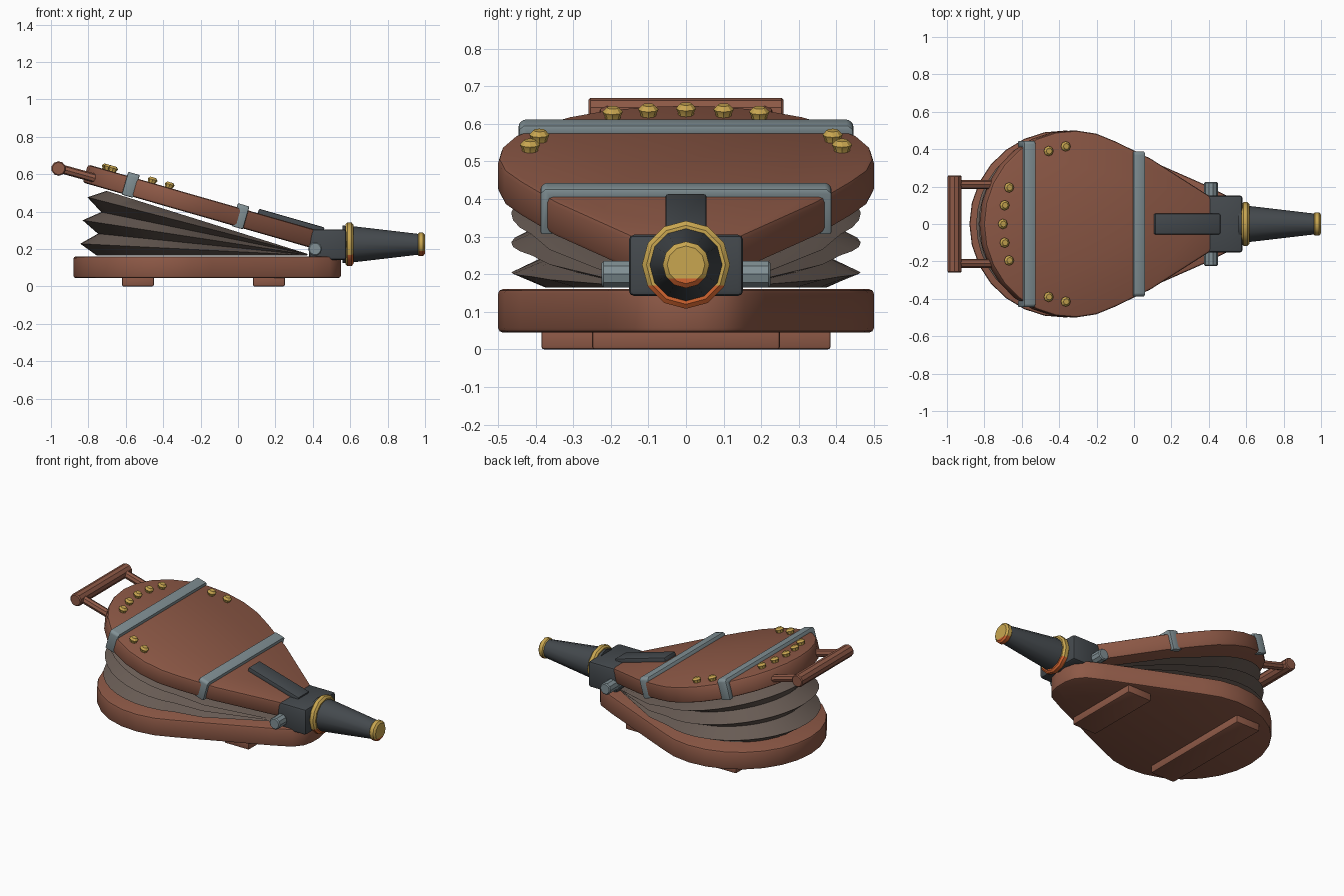
import bpy, bmesh, math
from math import sin, cos, radians
from mathutils import Matrix, Vector

if "Cube" in bpy.data.objects:
    bpy.data.objects.remove(bpy.data.objects["Cube"])


def material(name, rgb):
    m = bpy.data.materials.new(name)
    m.use_nodes = True
    m.diffuse_color = (*rgb, 1)
    m.node_tree.nodes["Principled BSDF"].inputs["Base Color"].default_value = (*rgb, 1)
    return m


WOOD = material("red brown wood", (0.27, 0.10, 0.062))
LEATHER = material("grey brown leather", (0.14, 0.107, 0.09))
STEEL = material("pale steel", (0.22, 0.28, 0.30))
IRON = material("dark iron", (0.058, 0.067, 0.075))
BRASS = material("brass", (0.58, 0.38, 0.08))
COPPER = material("hot copper", (0.65, 0.13, 0.03))

FLAT = Matrix.Identity(4)
# Frame of the raised lid: origin at the hinge, x along the board
LID = Matrix.Translation((0.41, 0, 0.2)) @ Matrix.Rotation(radians(16), 4, 'Y')


def finish(bm, name, mat, frame=FLAT, bevel=0, segments=2, angle=35):
    bmesh.ops.recalc_face_normals(bm, faces=bm.faces)
    bm.transform(frame)
    me = bpy.data.meshes.new(name)
    bm.to_mesh(me)
    bm.free()
    ob = bpy.data.objects.new(name, me)
    bpy.context.collection.objects.link(ob)
    me.materials.append(mat)
    bpy.ops.object.select_all(action='DESELECT')
    ob.select_set(True)
    bpy.context.view_layer.objects.active = ob
    if bevel:
        mod = ob.modifiers.new("soft edges", 'BEVEL')
        mod.width, mod.segments, mod.limit_method = bevel, segments, 'ANGLE'
        mod.angle_limit = radians(40)
        bpy.ops.object.modifier_apply(modifier=mod.name)
    bpy.ops.object.shade_smooth_by_angle(angle=radians(angle))
    return ob


def prism(name, points, vector, mat, frame=FLAT, bevel=0.0):
    bm = bmesh.new()
    face = bm.faces.new([bm.verts.new(p) for p in points])
    ext = bmesh.ops.extrude_face_region(bm, geom=[face])
    verts = [g for g in ext["geom"] if isinstance(g, bmesh.types.BMVert)]
    bmesh.ops.translate(bm, verts=verts, vec=vector)
    return finish(bm, name, mat, frame, bevel)


def box(name, x, y, z, mat, frame=FLAT, bevel=0.008):
    pts = [(x[0], y[0], z[0]), (x[1], y[0], z[0]), (x[1], y[1], z[0]), (x[0], y[1], z[0])]
    return prism(name, pts, (0, 0, z[1] - z[0]), mat, frame, bevel)


def lathe(name, profile, mat, frame, sides=12, angle=35):
    """Turn (radius, height) pairs about the frame's z axis and cap both ends."""
    bm = bmesh.new()
    rings = [[bm.verts.new((r * cos(math.tau * i / sides), r * sin(math.tau * i / sides), h))
              for i in range(sides)] for r, h in profile]
    for a, b in zip(rings, rings[1:]):
        for i in range(sides):
            j = (i + 1) % sides
            bm.faces.new((a[i], a[j], b[j], b[i]))
    bm.faces.new(rings[0])
    bm.faces.new(rings[-1])
    return finish(bm, name, mat, frame, angle=angle)


def rod(name, start, end, radius, mat, frame=FLAT, sides=10):
    start, axis = Vector(start), Vector(end) - Vector(start)
    n, c = axis.length, 0.006
    place = Matrix.Translation(start) @ axis.to_track_quat('Z', 'Y').to_matrix().to_4x4()
    profile = [(radius - c, 0), (radius, c), (radius, n - c), (radius - c, n)]
    return lathe(name, profile, mat, frame @ place, sides)


def teardrop(cx, radius, tail, steps=18):
    """Round at the back, with a mirrored tapering tail to the front."""
    arc = [radians(62 + 236 * i / steps) for i in range(steps + 1)]
    pts = [(cx + radius * cos(a), radius * sin(a)) for a in arc]
    return pts + [(x, -y) for x, y in tail] + [(x, y) for x, y in reversed(tail)]


# Base board and feet
base = teardrop(-0.38, 0.5, [(0.38, 0.21), (0.49, 0.155), (0.535, 0.10), (0.55, 0.04)])
prism("base_board", [(x, y, 0.045) for x, y in base], (0, 0, 0.115), WOOD, bevel=0.012)
box("rear_foot", (-0.62, -0.45), (-0.385, 0.385), (0, 0.06), WOOD)
box("front_foot", (0.08, 0.25), (-0.25, 0.25), (0, 0.06), WOOD)

# Lid board
lid = teardrop(-0.79, 0.5, [(-0.36, 0.35), (0, 0.13)])
prism("lid_board", [(x, y, 0) for x, y in lid], (0, 0, 0.1), WOOD, LID, 0.014)

# Pleated leather fanned about the hinge
bm = bmesh.new()
folds = []
for k in range(7):
    r = 0.465 if k % 2 else 0.375
    fan = Matrix.Translation((0.4, 0, 0.165)) @ Matrix.Rotation(radians(17.4 * k / 6), 4, 'Y')
    loop = teardrop(-0.78, r, [(-0.4, r * 0.78), (-0.03, 0.13)], 24)
    folds.append([bm.verts.new(fan @ Vector((x, y, 0))) for x, y in loop])
for a, b in zip(folds, folds[1:]):
    for i in range(len(a)):
        j = (i + 1) % len(a)
        bm.faces.new((a[i], a[j], b[j], b[i]))
bm.faces.new(folds[0])
bm.faces.new(folds[-1])
finish(bm, "leather_folds", LEATHER, angle=30)

# Steel straps folded over the lid
for name, u, half in (("rear_strap", -1.04, 0.445), ("front_strap", -0.43, 0.387)):
    top, t, c = 0.122, 0.034, 0.012
    side = [(half, -0.005), (half, top - c), (half - c, top)]
    inner = [(half - t, top - t), (half - t, -0.005)]
    yz = side + [(-y, z) for y, z in reversed(side)]
    yz += [(-y, z) for y, z in reversed(inner)] + inner
    prism(name, [(u - 0.032, y, z) for y, z in yz], (0.064, 0, 0), STEEL, LID, 0.006)

# Brass studs
studs = [(-1.19, 0), (-1.18, 0.1), (-1.155, 0.195), (-0.935, 0.39), (-0.84, 0.415)]
for u, y in studs:
    for s in ((1, -1) if y else (1,)):
        lathe("stud", [(0.02, -0.01), (0.021, 0.1 - 0.095), (0.027, 0.018), (0.016, 0.03)], BRASS,
              LID @ Matrix.Translation((u, s * y, 0.1)), 8, 20)

# Handle
rod("handle_bar", (-1.435, -0.26, 0.036), (-1.435, 0.26, 0.036), 0.039, WOOD, LID)
for s in (1, -1):
    rod("handle_arm", (-1.43, s * 0.21, 0.038), (-1.2, s * 0.21, 0.04), 0.024, WOOD, LID, 8)

# Hinge block, pin and lever plate
box("hinge_block", (0.38, 0.58), (-0.152, 0.152), (0.142, 0.305), IRON, bevel=0.014)
rod("hinge_pin", (0.412, -0.225, 0.2), (0.412, 0.225, 0.2), 0.037, STEEL)
box("lever_plate", (-0.345, 0.02), (-0.055, 0.055), (0.085, 0.125), IRON, LID)

# Nozzle and its brass rings
AXIS = Matrix.Translation((0, 0, 0.225)) @ Matrix.Rotation(radians(90), 4, 'Y')
lathe("nozzle", [(0.1, 0.56), (0.096, 0.62), (0.055, 0.97)], IRON, AXIS)


def brass_ring(name, r, x0, x1, split):
    """Ring whose lower front and underside are heat coloured."""
    ob = lathe(name, [(r - 0.01, x0), (r, x0 + 0.01), (r, x1 - 0.01), (r - 0.012, x1)], BRASS, AXIS)
    me = ob.data
    me.materials.append(COPPER)
    bm = bmesh.new()
    bm.from_mesh(me)
    bmesh.ops.bisect_plane(bm, geom=bm.verts[:] + bm.edges[:] + bm.faces[:],
                           plane_co=(0, 0, split), plane_no=(0, 0, 1))
    bm.normal_update()
    for f in bm.faces:
        low = f.calc_center_median().z < split
        f.material_index = int(low and (f.normal.x > 0.3 or f.normal.z < -0.7))
    bm.to_mesh(me)
    bm.free()


brass_ring("nozzle_collar", 0.117, 0.575, 0.617, 0.17)
brass_ring("nozzle_tip", 0.062, 0.957, 1.0, 0.188)
